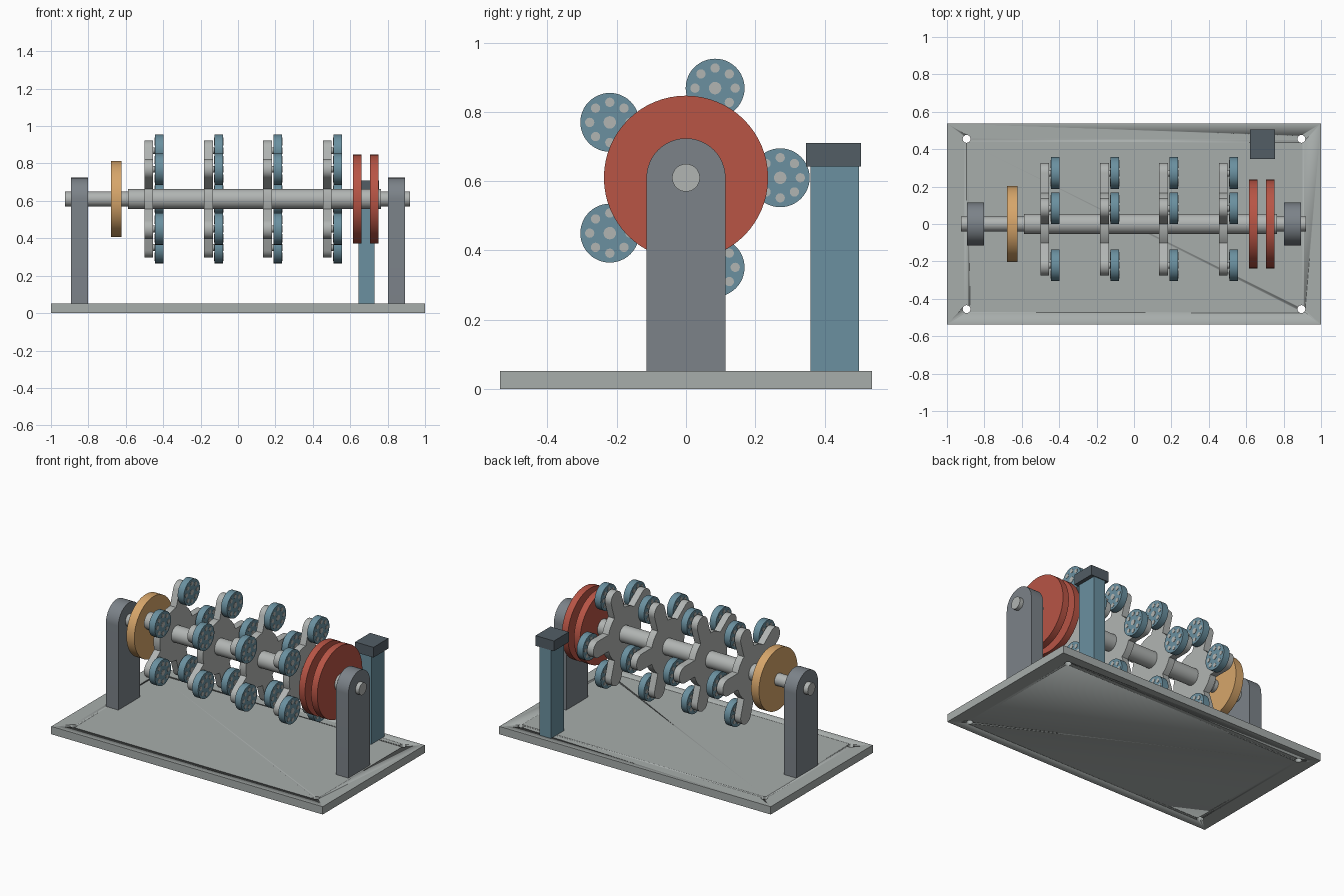
import bpy, bmesh
from math import sin, cos, pi, asin, radians

if "Cube" in bpy.data.objects:
    bpy.data.objects.remove(bpy.data.objects["Cube"])


def material(name, rgb):
    m = bpy.data.materials.new(name)
    m.use_nodes = True
    m.diffuse_color = (*rgb, 1)
    m.node_tree.nodes["Principled BSDF"].inputs["Base Color"].default_value = (*rgb, 1)
    return m


PLATE = material("plate grey", (0.39, 0.42, 0.41))
STEEL = material("steel", (0.44, 0.46, 0.45))
SLATE = material("slate grey", (0.2, 0.225, 0.25))
RED = material("brick red", (0.48, 0.09, 0.06))
TEAL = material("teal", (0.145, 0.28, 0.35))
BRASS = material("brass", (0.68, 0.38, 0.145))
DARK = material("dark grey", (0.085, 0.11, 0.13))
AXIS = 0.61      # height of the shaft
REACH = 0.272    # shaft to roller centre
ARM = 0.055      # half width of a carrier arm


def arc(cy, cz, r, start, end, n):
    """Points on an arc in the y-z plane."""
    angles = [start + (end - start) * i / n for i in range(n + 1)]
    return [(cy + r * cos(a), cz + r * sin(a)) for a in angles]


def circle(cy, cz, r, n=48):
    return arc(cy, cz, r, 0, 2 * pi, n)[:-1]


def add_prism(bm, outline, x0, x1, index=0):
    """Extrude a y-z outline from x0 to x1."""
    base = bm.faces.new([bm.verts.new((x0, y, z)) for y, z in outline])
    new = bmesh.ops.extrude_face_region(bm, geom=[base])["geom"]
    verts = [v for v in new if isinstance(v, bmesh.types.BMVert)]
    bmesh.ops.translate(bm, vec=(x1 - x0, 0, 0), verts=verts)
    for f in {f for v in list(base.verts) + verts for f in v.link_faces}:
        f.material_index = index


def finish(name, bm, *mats):
    bmesh.ops.recalc_face_normals(bm, faces=bm.faces)
    mesh = bpy.data.meshes.new(name)
    bm.to_mesh(mesh)
    bm.free()
    for m in mats:
        mesh.materials.append(m)
    ob = bpy.data.objects.new(name, mesh)
    bpy.context.collection.objects.link(ob)
    bpy.ops.object.select_all(action="DESELECT")
    ob.select_set(True)
    bpy.context.view_layer.objects.active = ob
    bpy.ops.object.shade_smooth_by_angle(angle=radians(30))
    return ob


def prism(name, outline, x0, x1, mat):
    bm = bmesh.new()
    add_prism(bm, outline, x0, x1)
    return finish(name, bm, mat)


def box(name, x0, x1, y0, y1, z0, z1, mat):
    return prism(name, [(y0, z0), (y1, z0), (y1, z1), (y0, z1)], x0, x1, mat)


def copy(source, name, location):
    ob = bpy.data.objects.new(name, source.data)
    ob.location = location
    bpy.context.collection.objects.link(ob)


# Base plate with four bolt holes
plate = box("base_plate", -1, 1, -0.537, 0.537, 0, 0.052, PLATE)
bm = bmesh.new()
for x in (-0.895, 0.895):
    for y in (-0.455, 0.455):
        made = bmesh.ops.create_cone(bm, cap_ends=True, segments=24, radius1=0.021,
                                     radius2=0.021, depth=0.3)["verts"]
        bmesh.ops.translate(bm, vec=(x, y, 0), verts=made)
cutter = finish("hole_cutter", bm, PLATE)
cutter.hide_render = True
cut = plate.modifiers.new("holes", "BOOLEAN")
cut.operation = "DIFFERENCE"
cut.object = cutter
bpy.context.view_layer.objects.active = plate
bpy.ops.object.modifier_apply(modifier=cut.name)
bpy.data.objects.remove(cutter)

# Arched end supports
arch = [(-0.114, 0.052), (0.114, 0.052)] + arc(0, AXIS, 0.114, 0, pi, 32)
for side, x in (("right", -0.893), ("left", 0.802)):
    prism(side + "_support", arch, x, x + 0.091, SLATE)

# Shaft, sleeve and discs
for name, r, x0, x1, mat in (
        ("shaft", 0.04, -0.925, 0.92, STEEL),
        ("sleeve", 0.054, -0.588, 0.765, STEEL),
        ("brass_disc", 0.203, -0.68, -0.622, BRASS),
        ("inner_red_disc", 0.237, 0.615, 0.66, RED),
        ("outer_red_disc", 0.237, 0.705, 0.75, RED)):
    prism(name, circle(0, AXIS, r, 64), x0, x1, mat)

# Five-armed carrier outline: hub arcs between round-ended arms
HUB = 0.175
spread = asin(ARM / HUB)
star = []
for i in range(5):
    a = i * 2 * pi / 5
    star += arc(REACH * cos(a), REACH * sin(a), ARM, a - pi / 2, a + pi / 2, 16)
    star += arc(0, 0, HUB, a + spread, a + 2 * pi / 5 - spread, 6)
carrier = prism("carrier_1", star, -0.023, 0.023, STEEL)

# Roller with centre axle and a ring of pins
bm = bmesh.new()
add_prism(bm, circle(0, 0, 0.085), 0.033, 0.078)
add_prism(bm, circle(0, 0, 0.018, 20), 0, 0.08, 1)
for i in range(8):
    a = i * pi / 4
    add_prism(bm, circle(0.058 * cos(a), 0.058 * sin(a), 0.0135, 16), 0.031, 0.08, 1)
roller = finish("roller_1_1", bm, TEAL, STEEL)

# Four carriers along the sleeve, five rollers on each
for n, x in enumerate((-0.477, -0.158, 0.158, 0.477), 1):
    if n == 1:
        carrier.location = (x, 0, AXIS)
    else:
        copy(carrier, f"carrier_{n}", (x, 0, AXIS))
    for i in range(5):
        a = i * 2 * pi / 5
        spot = (x, REACH * cos(a), AXIS + REACH * sin(a))
        if n == 1 and i == 0:
            roller.location = spot
        else:
            copy(roller, f"roller_{n}_{i + 1}", spot)

# Post with its overhanging cap
box("post", 0.645, 0.73, 0.36, 0.5, 0.052, 0.642, TEAL)
box("post_cap", 0.62, 0.755, 0.347, 0.505, 0.642, 0.71, DARK)
